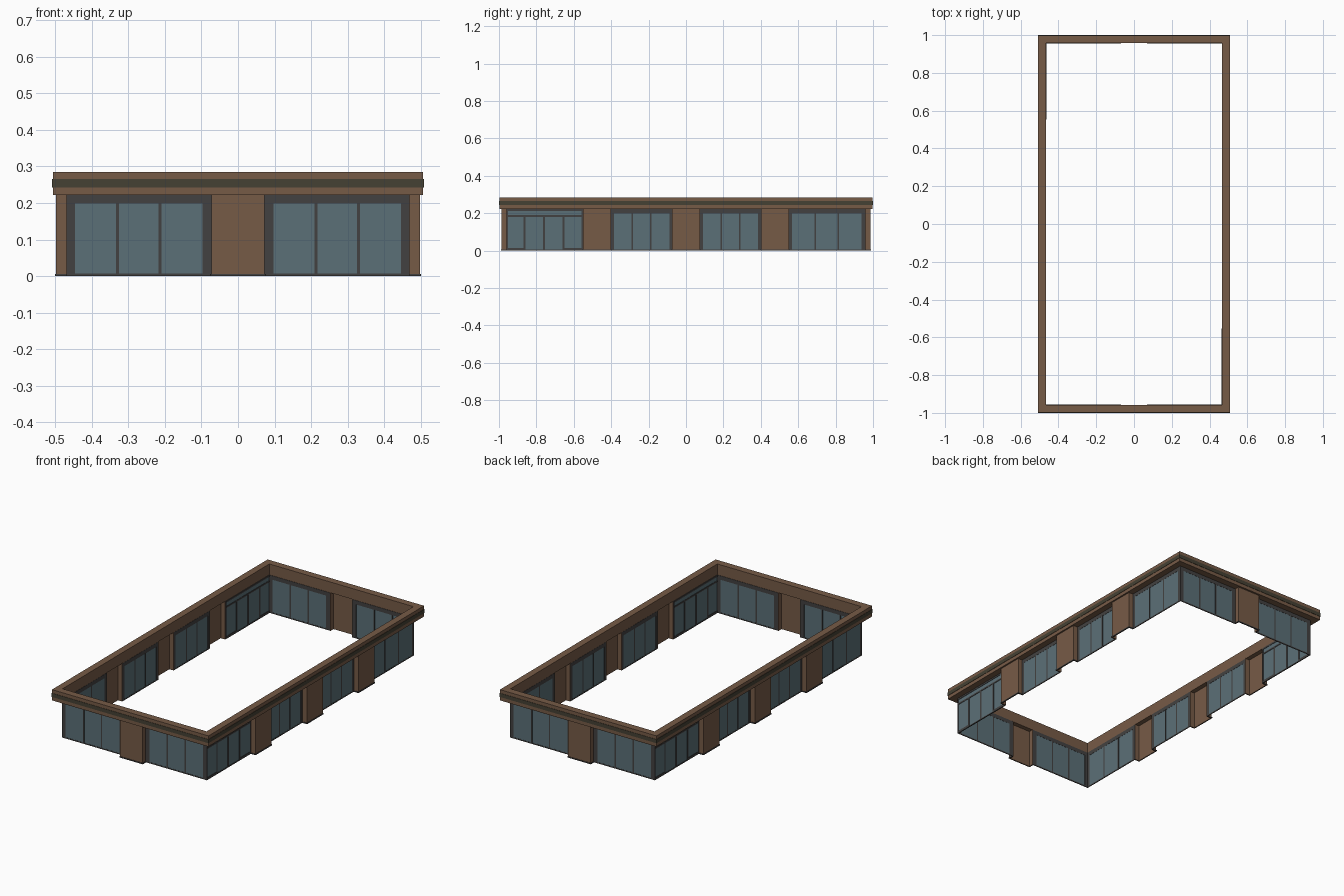
import bpy, bmesh, math
from mathutils import Matrix, Vector

if "Cube" in bpy.data.objects:
    bpy.data.objects.remove(bpy.data.objects["Cube"])


def material(name, rgb):
    m = bpy.data.materials.new(name)
    m.diffuse_color = (*rgb, 1)
    m.use_nodes = True
    m.node_tree.nodes["Principled BSDF"].inputs["Base Color"].default_value = m.diffuse_color
    return m


BROWN = material("warm brown cladding", (0.183, 0.104, 0.062))
BAND = material("dark olive band", (0.060, 0.053, 0.034))
FRAME = material("charcoal frame", (0.055, 0.053, 0.052))
GLASS = material("blue grey glass", (0.105, 0.160, 0.185))


def boxes(name, specs, mat, turn=0):
    """Boxes given as (u0, u1, d0, d1, z0, z1); d is the distance out from the
    centre, and the wall is turned by quarter turns from the front."""
    bm = bmesh.new()
    for u0, u1, d0, d1, z0, z1 in specs:
        mx = Matrix.Translation(((u0 + u1) / 2, -(d0 + d1) / 2, (z0 + z1) / 2))
        mx = mx @ Matrix.Diagonal((u1 - u0, d1 - d0, z1 - z0, 1))
        bmesh.ops.create_cube(bm, size=1, matrix=mx)
    bm.transform(Matrix.Rotation(turn * math.pi / 2, 4, 'Z'))
    me = bpy.data.meshes.new(name)
    bm.to_mesh(me)
    bm.free()
    me.materials.append(mat)
    ob = bpy.data.objects.new(name, me)
    bpy.context.collection.objects.link(ob)
    return ob


def window(name, u0, u1, d, turn, side=0.024):
    """Three-pane window with a wide surround; d is its outer face."""
    a, b, top, t = u0 + side, u1 - side, 0.199, 0.004
    rails = [(u0, a, d - t, d, 0, 0.222), (b, u1, d - t, d, 0, 0.222),
             (a, b, d - t, d, top, 0.222), (a, b, d - t, d, 0, 0.007)]
    for i in (1, 2):
        c = a + (b - a) * i / 3
        rails.append((c - 0.004, c + 0.004, d - t, d, 0.007, top))
    boxes(name + "_frame", rails, FRAME, turn)
    boxes(name + "_glass", [(a, b, d - 0.003, d - 0.001, 0.007, top)], GLASS, turn)


def entrance(name, u0, u1, d, turn):
    """Double door with sidelights and a glazed strip above."""
    t0, t1, s = d - 0.006, d, 0.006
    rails = [(u0, u0 + s, t0, t1, 0, 0.222), (u1 - s, u1, t0, t1, 0, 0.222),
             (u0, u1, t0, t1, 0.212, 0.222), (u0, u1, t0, t1, 0.181, 0.190),
             (u0, u1, t0, t1, 0, 0.006)]
    posts = (u0 + 0.095, u0 + 0.20, u0 + 0.305)
    for c in posts:
        rails.append((c - 0.005, c + 0.005, t0, t1, 0.006, 0.185))
    for a, b in ((u0, posts[0]), (posts[2], u1)):
        rails.append((a, b, t0, t1, 0.006, 0.014))
    boxes(name + "_frame", rails, FRAME, turn)
    boxes(name + "_glass", [(u0 + s, u1 - s, d - 0.004, d - 0.002, 0.006, 0.212)],
          GLASS, turn)


def pier(name, u0, u1, d0, d1, turn):
    """Projecting cladding panel with side returns, open at the back."""
    t = 0.004
    boxes(name, [(u0, u1, d1 - t, d1, 0, 0.224), (u0, u0 + t, d0, d1 - t, 0, 0.224),
                 (u1 - t, u1, d0, d1 - t, 0, 0.224)], BROWN, turn)
    e = 0.003
    boxes(name + "_base", [(u0 - e, u1 + e, d1, d1 + e, 0, 0.006),
                           (u0 - e, u0, d0, d1, 0, 0.006),
                           (u1, u1 + e, d0, d1, 0, 0.006)], FRAME, turn)


# Outer faces of glazing and piers on the end and long walls
END, END_PIER = 0.959, 0.987
LONG, LONG_PIER = 0.470, 0.498

# The building repeats after a half turn
for k, label in ((0, "front_right"), (2, "back_left")):
    # end wall
    window(label + "_end_window_a", -LONG, -0.073, END, k)
    window(label + "_end_window_b", 0.073, LONG, END, k)
    pier(label + "_end_pier", -0.073, 0.073, END - 0.004, END_PIER, k)
    # long wall
    entrance(label + "_entrance", -END, -0.552, LONG, k + 1)
    window(label + "_long_window_a", -0.402, -0.073, LONG, k + 1, 0.016)
    window(label + "_long_window_b", 0.073, 0.402, LONG, k + 1, 0.018)
    window(label + "_long_window_c", 0.548, END, LONG, k + 1, 0.020)
    for n, c in enumerate((-0.476, 0, 0.476)):
        pier(f"{label}_long_pier_{n + 1}", c - 0.074, c + 0.074,
             LONG - 0.004, LONG_PIER, k + 1)


def ring(name, x, y, z0, z1, mat, ix=0.467, iy=0.957):
    """Rectangular ring with a hollow middle."""
    bm = bmesh.new()
    loops = []
    for px, py, z in ((x, y, z0), (x, y, z1), (ix, iy, z1), (ix, iy, z0)):
        loops.append([bm.verts.new((sx * px, sy * py, z))
                      for sx, sy in ((-1, -1), (1, -1), (1, 1), (-1, 1))])
    for i in range(4):
        a, b = loops[i], loops[(i + 1) % 4]
        for j in range(4):
            n = (j + 1) % 4
            bm.faces.new((a[j], a[n], b[n], b[j]))
    bmesh.ops.recalc_face_normals(bm, faces=bm.faces)
    me = bpy.data.meshes.new(name)
    bm.to_mesh(me)
    bm.free()
    me.materials.append(mat)
    bpy.context.collection.objects.link(bpy.data.objects.new(name, me))


# Roof edge: brown core and lips with a dark band round the outside
ring("cornice_body", 0.507, 0.998, 0.222, 0.285, BROWN)
ring("cornice_band", 0.509, 1.0, 0.243, 0.265, BAND, 0.506, 0.997)
